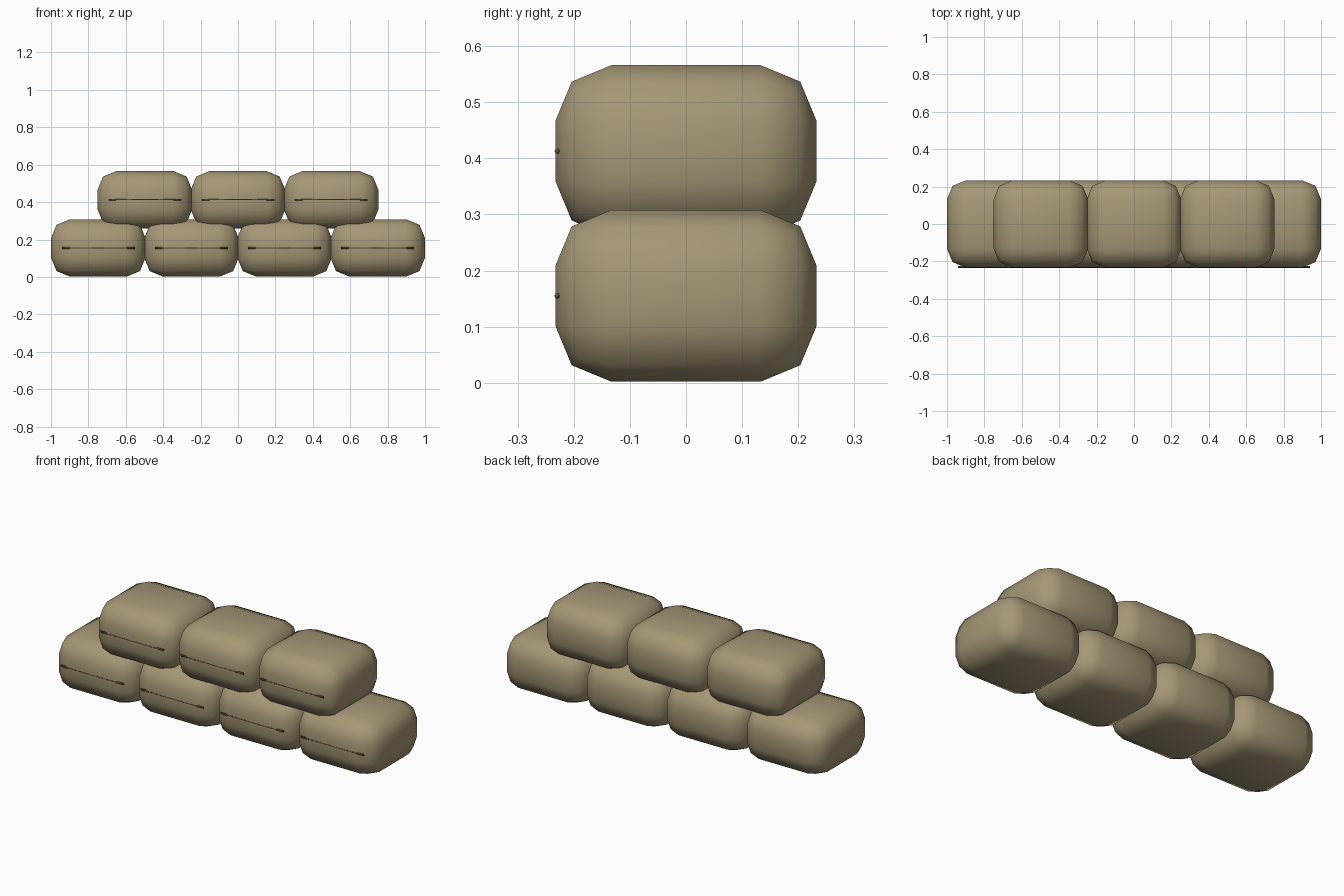
import bpy, bmesh, math
from mathutils import Matrix

if "Cube" in bpy.data.objects:
    bpy.data.objects.remove(bpy.data.objects["Cube"])

W, D, H, R = 0.505, 0.466, 0.306, 0.1


def material(name, color):
    m = bpy.data.materials.new(name)
    m.diffuse_color = (*color, 1)
    m.use_nodes = True
    m.node_tree.nodes["Principled BSDF"].inputs["Base Color"].default_value = m.diffuse_color
    return m


burlap = material("burlap", (0.38, 0.31, 0.18))
thread = material("seam_thread", (0.10, 0.07, 0.04))


def add_object(bm, name, loc, mat):
    for f in bm.faces:
        f.smooth = True
    mesh = bpy.data.meshes.new(name)
    bm.to_mesh(mesh)
    bm.free()
    mesh.materials.append(mat)
    obj = bpy.data.objects.new(name, mesh)
    obj.location = loc
    bpy.context.collection.objects.link(obj)


def sandbag(tag, x, z):
    # Stuffed bag: box with two-step rounded edges
    bm = bmesh.new()
    bmesh.ops.create_cube(bm, size=1, matrix=Matrix.Diagonal((W, D, H, 1)))
    bmesh.ops.bevel(bm, geom=bm.edges[:], offset=R, segments=2,
                    profile=0.5, affect='EDGES')
    add_object(bm, "sandbag_" + tag, (x, 0, z), burlap)
    # Thin stitched seam half sunk into the front
    bm = bmesh.new()
    bmesh.ops.create_cone(bm, cap_ends=True, segments=6, radius1=0.005,
                          radius2=0.005, depth=0.39,
                          matrix=Matrix.Rotation(math.pi / 2, 4, 'Y'))
    add_object(bm, "seam_" + tag, (x, -0.2295, z), thread)


# Lower row of four, upper row of three resting in the gaps
for row, (count, z) in enumerate([(4, 0.155), (3, 0.413)]):
    for i in range(count):
        sandbag(f"{row}_{i}", (i - (count - 1) / 2) * 0.498, z)
